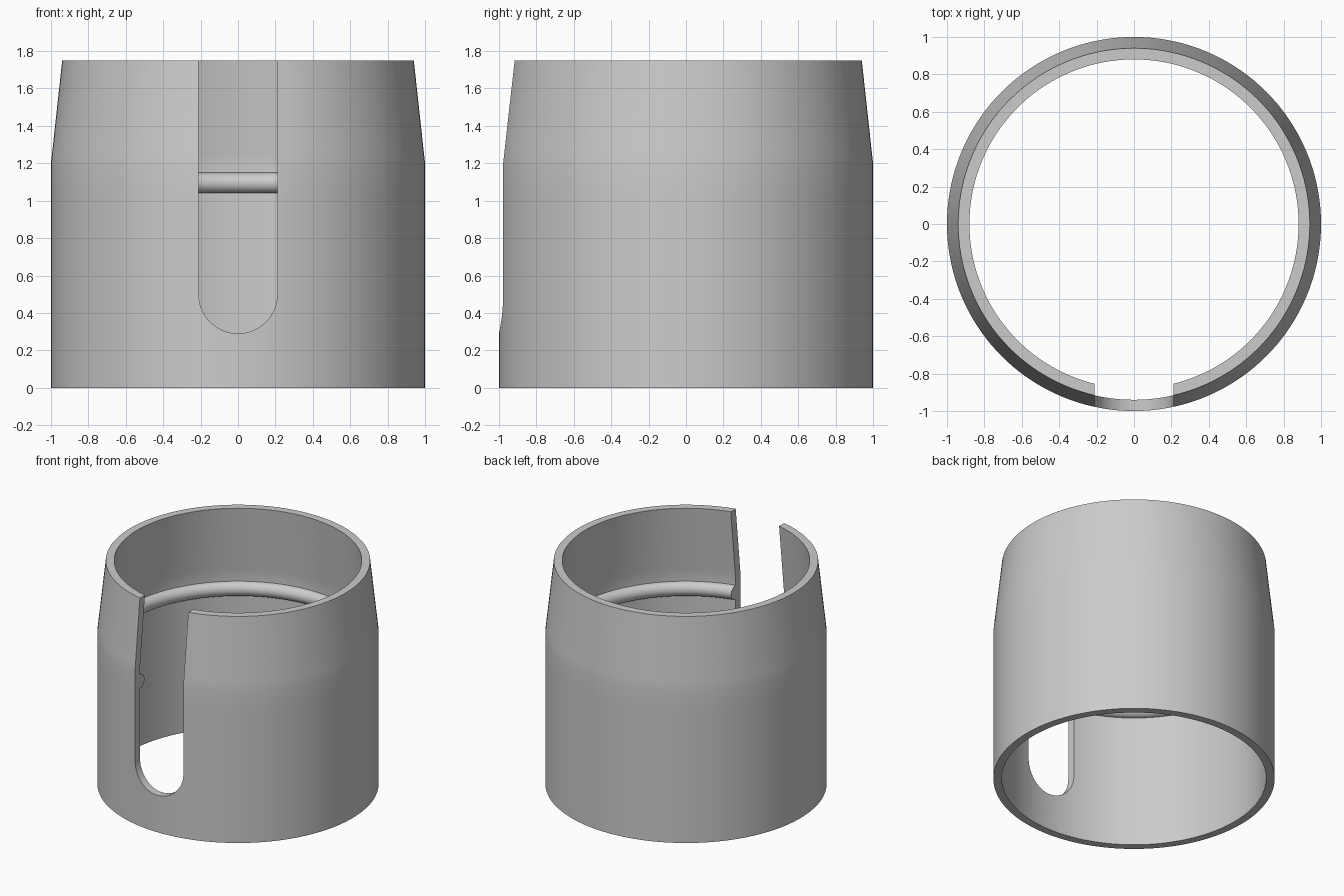
import bpy, bmesh, math
from mathutils import Matrix, Vector

if "Cube" in bpy.data.objects:
    bpy.data.objects.remove(bpy.data.objects["Cube"], do_unlink=True)

HEIGHT, SHOULDER = 1.75, 1.2      # total height, start of the taper
R_OUT, R_IN, TAPER = 1.0, 0.94, 0.06
BEAD_Z, BEAD_R = 1.095, 0.055     # snap bead on the inner wall
SLOT_W, SLOT_Z = 0.21, 0.5        # half width, centre of the rounded end
SEGMENTS = 144

grey = bpy.data.materials.new("plain grey")
grey.use_nodes = True
colour = (0.6, 0.6, 0.6, 1)
grey.diffuse_color = colour
grey.node_tree.nodes["Principled BSDF"].inputs["Base Color"].default_value = colour


def make_object(name, bm):
    bmesh.ops.recalc_face_normals(bm, faces=bm.faces[:])
    mesh = bpy.data.meshes.new(name)
    bm.to_mesh(mesh)
    bm.free()
    mesh.materials.append(grey)
    obj = bpy.data.objects.new(name, mesh)
    bpy.context.collection.objects.link(obj)
    return obj


def wall(radius, z):
    """Radius and height of a wall point, leaning inwards above the shoulder."""
    return radius - TAPER * max(0, z - SHOULDER) / (HEIGHT - SHOULDER), z


# Sleeve cross-section: up the outside, down the inside around the bead
profile = [wall(R_OUT, z) for z in (0, 1.05, SHOULDER, 1.25, HEIGHT)]
profile += [wall(R_IN, z) for z in (HEIGHT, 1.25, SHOULDER)]
for i in range(13):
    a = math.pi / 2 + math.pi * i / 12
    profile.append((R_IN + BEAD_R * math.cos(a), BEAD_Z + BEAD_R * math.sin(a)))
profile.append((R_IN, 0))

# Sleeve: revolve the cross-section about z
bm = bmesh.new()
rings = []
for s in range(SEGMENTS):
    turn = Matrix.Rotation(2 * math.pi * s / SEGMENTS, 3, "Z")
    rings.append([bm.verts.new(turn @ Vector((r, 0, z))) for r, z in profile])
n = len(profile)
for s in range(SEGMENTS):
    a, b = rings[s], rings[(s + 1) % SEGMENTS]
    for i in range(n):
        j = (i + 1) % n
        bm.faces.new((a[i], b[i], b[j], a[j]))
sleeve = make_object("slotted_sleeve", bm)

# Slot cutter: round-bottomed prism through the front wall only
bm = bmesh.new()
outline = [(SLOT_W, 2.0), (-SLOT_W, 2.0)]
for i in range(33):
    a = math.pi + math.pi * i / 32
    outline.append((SLOT_W * math.cos(a), SLOT_Z + SLOT_W * math.sin(a)))
face = bm.faces.new([bm.verts.new((x, -1.3, z)) for x, z in outline])
extruded = bmesh.ops.extrude_face_region(bm, geom=[face])
moved = [v for v in extruded["geom"] if isinstance(v, bmesh.types.BMVert)]
bmesh.ops.translate(bm, verts=moved, vec=(0, 0.9, 0))
cutter = make_object("slot_cutter", bm)
cutter.hide_render = True

# Cut the slot, then remove the cutter
cut = sleeve.modifiers.new("slot", "BOOLEAN")
cut.operation = "DIFFERENCE"
cut.solver = "EXACT"
cut.object = cutter
bpy.ops.object.select_all(action="DESELECT")
sleeve.select_set(True)
bpy.context.view_layer.objects.active = sleeve
bpy.ops.object.modifier_apply(modifier=cut.name)
bpy.data.objects.remove(cutter, do_unlink=True)

# Smooth walls with crisp rims and slot edges
bpy.ops.object.shade_smooth_by_angle(angle=math.radians(30))
